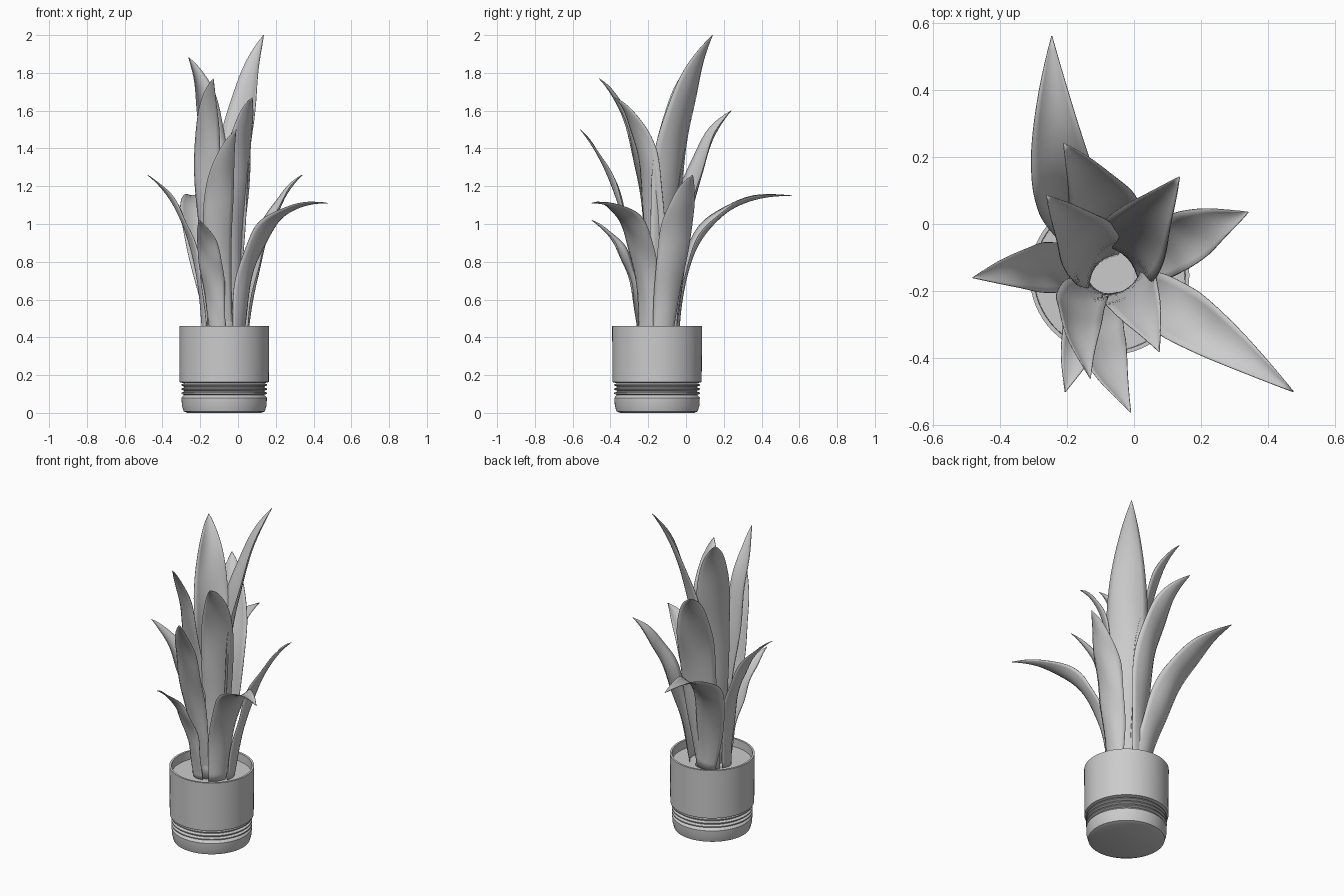
import bpy, bmesh
from math import sin, cos, pi, radians
from mathutils import Vector

if "Cube" in bpy.data.objects:
    bpy.data.objects.remove(bpy.data.objects["Cube"])

AXIS = Vector((-0.073, -0.153, 0))  # pot axis


def around(angle, radius, z):
    return AXIS + Vector((radius * cos(angle), radius * sin(angle), z))


def finish(bm, name):
    bmesh.ops.recalc_face_normals(bm, faces=bm.faces)
    me = bpy.data.meshes.new(name)
    bm.to_mesh(me)
    bm.free()
    ob = bpy.data.objects.new(name, me)
    bpy.context.collection.objects.link(ob)
    bpy.context.view_layer.objects.active = ob
    ob.select_set(True)
    bpy.ops.object.shade_smooth_by_angle(angle=radians(40))
    ob.select_set(False)
    return ob


def lathe(name, profile, n=64):
    bm = bmesh.new()
    rings = [[bm.verts.new(around(2 * pi * i / n, r, z)) for i in range(n)] for r, z in profile]
    for a, b in zip(rings, rings[1:]):
        for i in range(n):
            bm.faces.new((a[i], a[i - 1], b[i - 1], b[i]))
    bm.faces.new(rings[0])
    bm.faces.new(rings[-1])
    finish(bm, name)


def leaf(name, azimuth, foot, width, mid, tip, rows=28, cols=8):
    """Blade that bends from the soil through mid to tip, facing azimuth."""
    az = radians(azimuth)
    base, mid, tip = around(az, foot, 0.4), Vector(mid), Vector(tip)
    bend = mid * 2 - (base + tip) / 2
    across = Vector((-sin(az), cos(az), 0))
    bm = bmesh.new()
    grid = []
    for r in range(rows + 1):
        f = r / rows
        centre = base * (1 - f) ** 2 + bend * 2 * f * (1 - f) + tip * f * f
        tan = ((bend - base) * (1 - f) + (tip - bend) * f).normalized()
        side = (across - tan * across.dot(tan)).normalized()
        out = side.cross(tan)
        # narrow foot, full middle, long pointed tip
        w = 0.62 + 0.38 * sin(pi * f)
        if f > 0.5:
            w = 1.01 - (2 * f - 1) ** 1.7
        half = width * w / 2
        row = []
        for c in range(cols + 1):
            u = 2 * c / cols - 1
            wave = 0.007 * w * u * sin(f * 17 + az + u)
            cup = half * 0.35 * (0.4 - u * u)
            row.append(bm.verts.new(centre + side * half * u + out * (cup + wave)))
        grid.append(row)
    for a, b in zip(grid, grid[1:]):
        for c in range(cols):
            bm.faces.new((a[c], a[c + 1], b[c + 1], b[c]))
    mod = finish(bm, name).modifiers.new("thickness", 'SOLIDIFY')
    mod.thickness = 0.003
    mod.offset = 0


# Pot: rounded foot, three grooved rings, straight wall, open rim
profile = [(0.195, 0), (0.215, 0.008), (0.224, 0.04), (0.226, 0.08), (0.218, 0.09)]
for i in range(3):
    z = 0.095 + 0.022 * i
    profile += [(0.212, z), (0.227, z + 0.006), (0.227, z + 0.012), (0.212, z + 0.018)]
profile += [(0.236, 0.163), (0.238, 0.46), (0.226, 0.46), (0.224, 0.4)]
lathe("pot", profile)

# Soil disc
lathe("soil", [(0.225, 0.395), (0.225, 0.41)])

# Leaves: facing direction, foot distance from axis, width, middle, tip
leaf("arching_back_leaf", 100, 0.11, 0.19, (-.205, .11, .98), (-.245, .56, 1.15))
leaf("back_leaf", 112, 0.10, 0.21, (-.09, .04, 1.2), (-.21, .24, 1.6))
leaf("tall_left_leaf", 138, 0.04, 0.20, (-.14, -.07, 1.4), (-.26, .085, 1.88))
leaf("tallest_leaf", 45, 0.07, 0.23, (0, -.065, 1.37), (.135, .14, 2))
leaf("right_leaf", 15, 0.12, 0.17, (.15, -.05, .95), (.34, .035, 1.26))
leaf("left_leaf", 182, 0.11, 0.15, (-.265, -.13, .95), (-.48, -.16, 1.26))
leaf("short_front_leaf", 250, 0.10, 0.13, (-.15, -.32, .8), (-.205, -.5, 1.02))
leaf("tall_front_leaf", 250, 0.05, 0.15, (-.165, -.25, 1.3), (-.13, -.46, 1.77))
leaf("front_leaf", 270, 0.06, 0.155, (-.105, -.34, 1.08), (-.01, -.56, 1.5))
leaf("front_right_leaf", 308, 0.07, 0.18, (0, -.2, 1.25), (.075, -.38, 1.67))
leaf("arching_right_leaf", 325, 0.10, 0.17, (.14, -.27, .95), (.475, -.5, 1.11))
